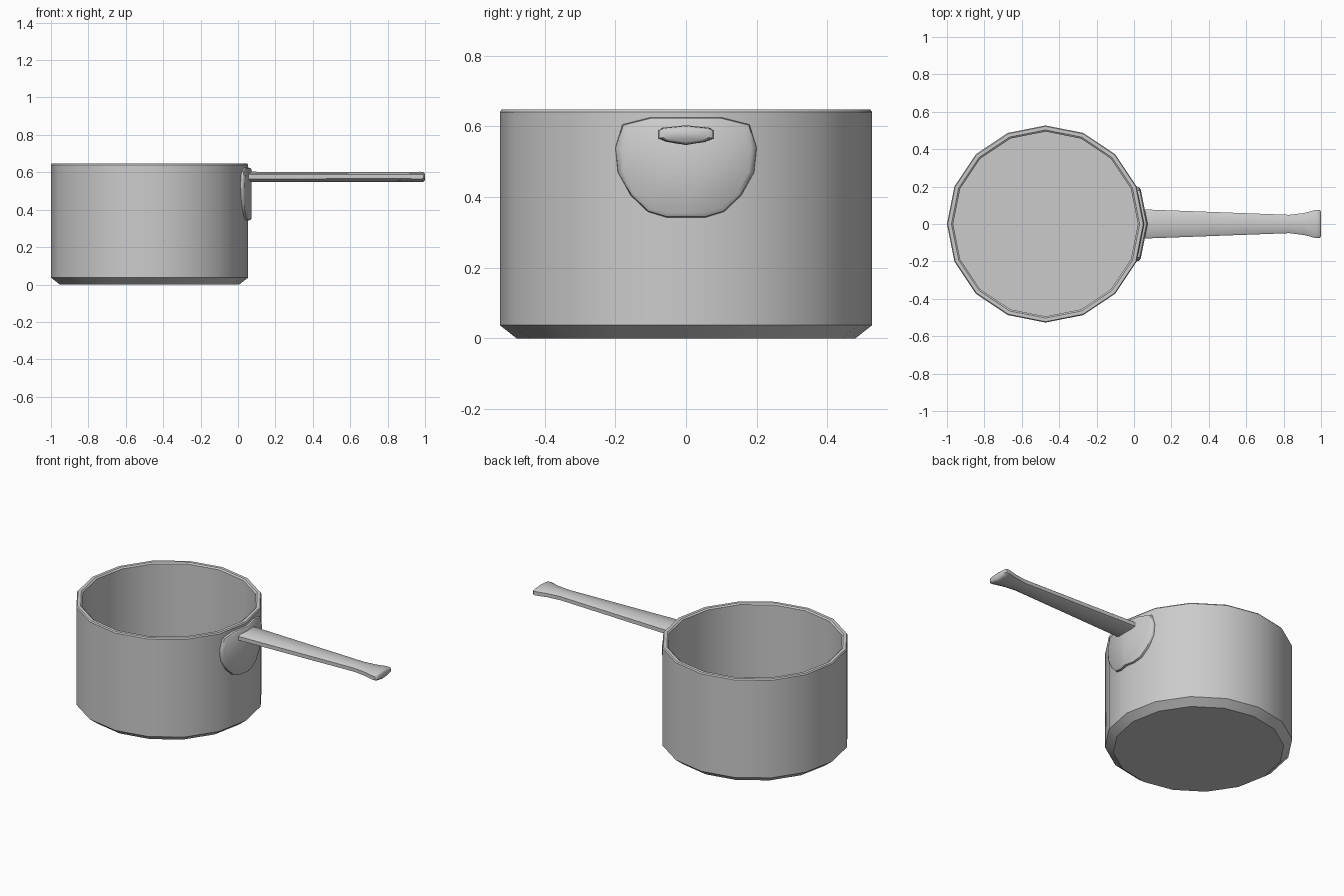
import bpy, bmesh, math

if "Cube" in bpy.data.objects:
    bpy.data.objects.remove(bpy.data.objects["Cube"])

POT_X = -0.473


def finish(bm, name, angle=30):
    bmesh.ops.remove_doubles(bm, verts=bm.verts, dist=1e-5)
    bmesh.ops.recalc_face_normals(bm, faces=bm.faces)
    mesh = bpy.data.meshes.new(name)
    bm.to_mesh(mesh)
    bm.free()
    obj = bpy.data.objects.new(name, mesh)
    bpy.context.collection.objects.link(obj)
    bpy.ops.object.select_all(action='DESELECT')
    obj.select_set(True)
    bpy.context.view_layer.objects.active = obj
    bpy.ops.object.shade_smooth_by_angle(angle=math.radians(angle))
    return obj


def loft(bm, rings):
    """Skin a list of closed rings with quads; returns the vertex rings."""
    vr = [[bm.verts.new(p) for p in ring] for ring in rings]
    n = len(vr[0])
    for a, b in zip(vr, vr[1:]):
        for i in range(n):
            j = (i + 1) % n
            bm.faces.new((a[i], a[j], b[j], b[i]))
    return vr


# Pot body: 16-sided lathe with chamfered base and bevelled rim
profile = [(0.48, 0), (0.527, 0.037), (0.527, 0.640), (0.522, 0.647),
           (0.503, 0.647), (0.494, 0.640), (0.494, 0.04)]
bm = bmesh.new()
rings = [[(POT_X + r * math.cos(math.tau * i / 16), r * math.sin(math.tau * i / 16), z)
          for i in range(16)] for r, z in profile]
vr = loft(bm, rings)
bm.faces.new(vr[0])
bm.faces.new(vr[-1])
finish(bm, "pot_body")

# Mounting plate: rounded shield folded to follow the pot wall
half = [(0, 0.625), (0.10, 0.625), (0.18, 0.605), (0.20, 0.54), (0.193, 0.47),
        (0.157, 0.405), (0.108, 0.358), (0.055, 0.342), (0, 0.342)]
outline = half + [(-y, z) for y, z in half[-2:0:-1]]


def plate_ring(scale, offset):
    return [(0.054 - 0.2 * abs(y * scale) + offset, y * scale, 0.495 + (z - 0.495) * scale)
            for y, z in outline]


bm = bmesh.new()
vr = loft(bm, [plate_ring(0.96, -0.02), plate_ring(1, 0.0),
               plate_ring(0.985, 0.012), plate_ring(0.92, 0.019)])
k = len(half) - 1
for ring in (vr[0], vr[-1]):
    bm.faces.new(ring[:k + 1])
    bm.faces.new(ring[k:] + ring[:1])
finish(bm, "mounting_plate", 40)

# Handle: flattened section lofted along x, waisted then flared at the tip
section = [(1, -0.010), (1, 0.014), (0.84, 0.021), (0, 0.028), (-0.84, 0.021), (-1, 0.014),
           (-1, -0.010), (-0.7, -0.019), (0, -0.028), (0.7, -0.019)]
stations = [(0.05, 0.078, 1), (0.83, 0.049, 0.92), (0.91, 0.059, 0.94),
            (0.975, 0.076, 1), (0.992, 0.076, 0.92), (1.0, 0.066, 0.65)]
bm = bmesh.new()
vr = loft(bm, [[(x, y * w, 0.575 + z * h) for y, z in section] for x, w, h in stations])
bm.faces.new(vr[0])
bm.faces.new(vr[-1])
finish(bm, "handle", 50)
